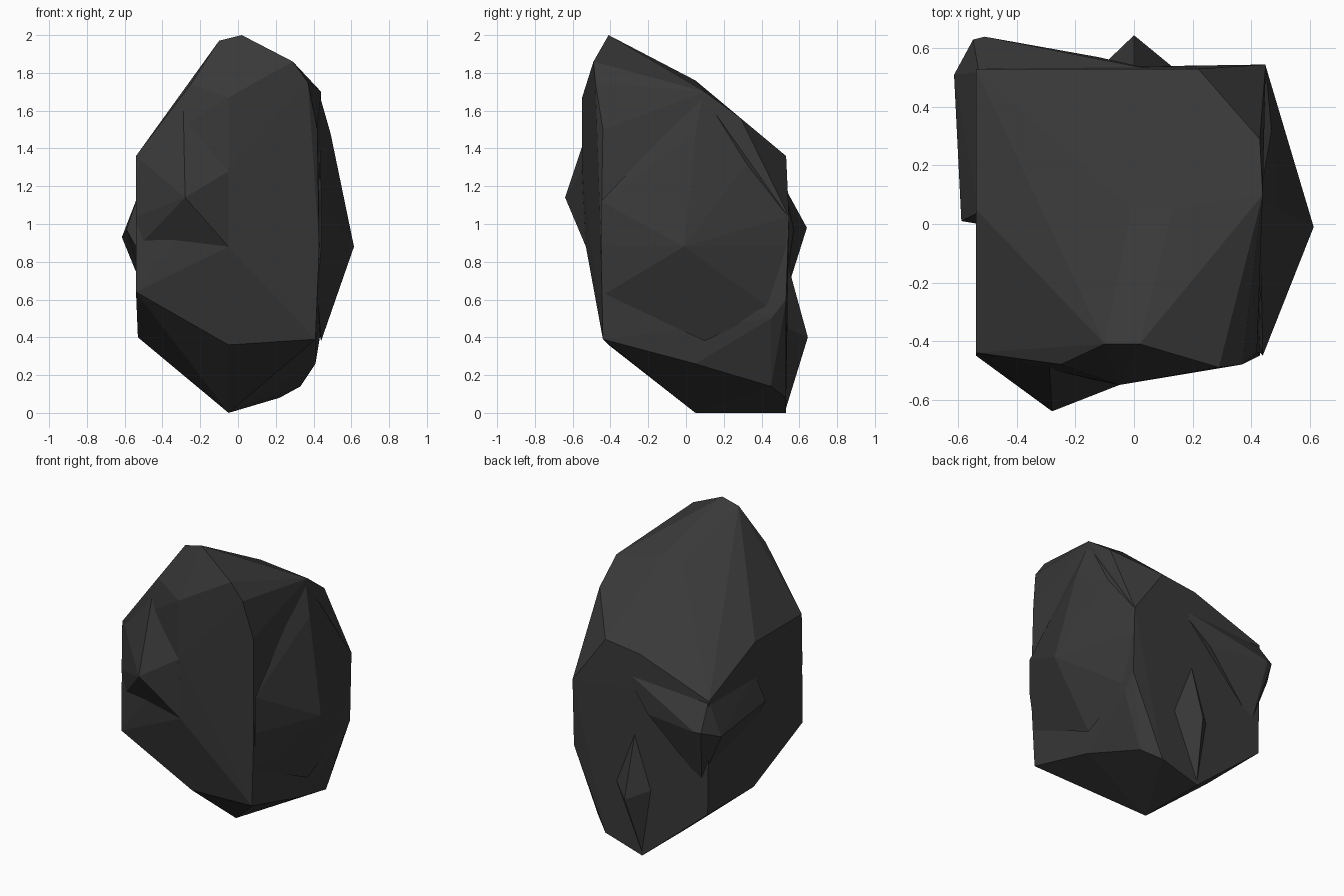
import bpy, bmesh

stone = bpy.data.materials.new("dark_stone")
stone.diffuse_color = (0.04, 0.04, 0.04, 1)


def chunk(name, points):
    """Faceted stone chunk: convex hull around a few corner points."""
    bm = bmesh.new()
    for p in points:
        bm.verts.new(p)
    res = bmesh.ops.convex_hull(bm, input=bm.verts)
    loose = {g for g in res["geom_interior"] if isinstance(g, bmesh.types.BMVert)}
    bmesh.ops.delete(bm, geom=list(loose), context='VERTS')
    bmesh.ops.dissolve_limit(bm, angle_limit=0.03, verts=bm.verts, edges=bm.edges)
    bmesh.ops.recalc_face_normals(bm, faces=bm.faces)
    me = bpy.data.meshes.new(name)
    bm.to_mesh(me)
    bm.free()
    me.materials.append(stone)
    ob = bpy.data.objects.new(name, me)
    bpy.context.collection.objects.link(ob)
    return ob


# main boulder: peak, sloping back, blunt keel underneath
boulder = chunk("boulder", [
    # peak and front brow
    (0.02, -0.41, 2.0), (-0.10, -0.41, 1.97), (0.29, -0.49, 1.86),
    (0.37, -0.48, 1.75), (-0.25, -0.48, 1.74), (-0.54, -0.44, 1.36),
    # crest across the middle
    (-0.54, 0.05, 1.36), (-0.01, 0.05, 1.74), (0.13, 0.05, 1.76), (0.38, 0.05, 1.73),
    (0.44, 0.10, 1.70), (0.43, 0.29, 1.56),
    # back rim
    (0.22, 0.53, 1.36), (-0.03, 0.53, 1.33), (-0.54, 0.53, 1.15), (0.45, 0.545, 1.04),
    # front face
    (-0.05, -0.55, 1.67), (-0.05, -0.55, 1.30), (-0.05, -0.53, 0.88),
    (-0.54, -0.45, 0.64), (-0.05, -0.41, 0.36), (0.41, -0.44, 0.39),
    (0.43, -0.45, 0.88), (0.42, -0.44, 1.50),
    # underside
    (-0.53, 0.05, 0.4), (-0.53, 0.53, 0.4), (-0.05, 0.05, 0), (-0.05, 0.53, 0),
    (0.22, 0.53, 0.08), (0.33, 0.45, 0.14), (0.41, 0.05, 0.26),
    (0.45, 0.45, 0.5), (0.45, 0.53, 0.6),
])

lumps = [
    # overhanging nose on the front
    chunk("front_nose", [
        (-0.28, -0.64, 1.14), (-0.54, -0.45, 1.04), (-0.05, -0.53, 0.88),
        (-0.28, -0.46, 0.87), (-0.53, -0.43, 0.88), (-0.05, -0.55, 1.28),
        (-0.29, -0.48, 1.62), (-0.54, -0.43, 1.36), (-0.25, -0.2, 1.2)]),
    # ledge wrapping the back left corner
    chunk("left_ledge", [
        (-0.615, 0.51, 0.93), (-0.59, 0.01, 0.97), (-0.55, 0.63, 0.98),
        (-0.51, 0.64, 0.98), (-0.12, 0.57, 0.97), (-0.53, 0.52, 1.15),
        (-0.53, 0.04, 1.15), (-0.52, 0.56, 0.86), (-0.53, 0, 0.86),
        (-0.48, 0.52, 0.60), (0.1, 0.52, 1.2), (-0.2, 0.3, 1.0)]),
    # ridge down the right side
    chunk("right_ridge", [
        (0.614, -0.01, 0.88), (0.53, 0.0, 1.17), (0.49, 0.05, 1.48),
        (0.47, 0.32, 1.32), (0.45, 0.54, 1.04), (0.45, 0.53, 0.88),
        (0.44, -0.45, 0.88), (0.44, -0.45, 1.12), (0.50, 0.0, 0.6),
        (0.44, 0.45, 0.55), (0.42, -0.43, 0.63), (0.44, 0.1, 0.38),
        (0.43, 0.09, 1.69), (0.3, 0, 1.0)]),
    # small spur low on the back
    chunk("back_spur", [
        (0.0, 0.645, 0.4), (0.0, 0.53, 0.82), (-0.12, 0.53, 0.45),
        (0.14, 0.53, 0.45), (-0.05, 0.525, 0.01), (0.0, 0.4, 0.4)]),
]

# fuse the lumps into the boulder
for lump in lumps:
    mod = boulder.modifiers.new(lump.name, 'BOOLEAN')
    mod.operation = 'UNION'
    mod.solver = 'EXACT'
    mod.object = lump
    bpy.context.view_layer.objects.active = boulder
    bpy.ops.object.modifier_apply(modifier=mod.name)
    bpy.data.objects.remove(lump)
